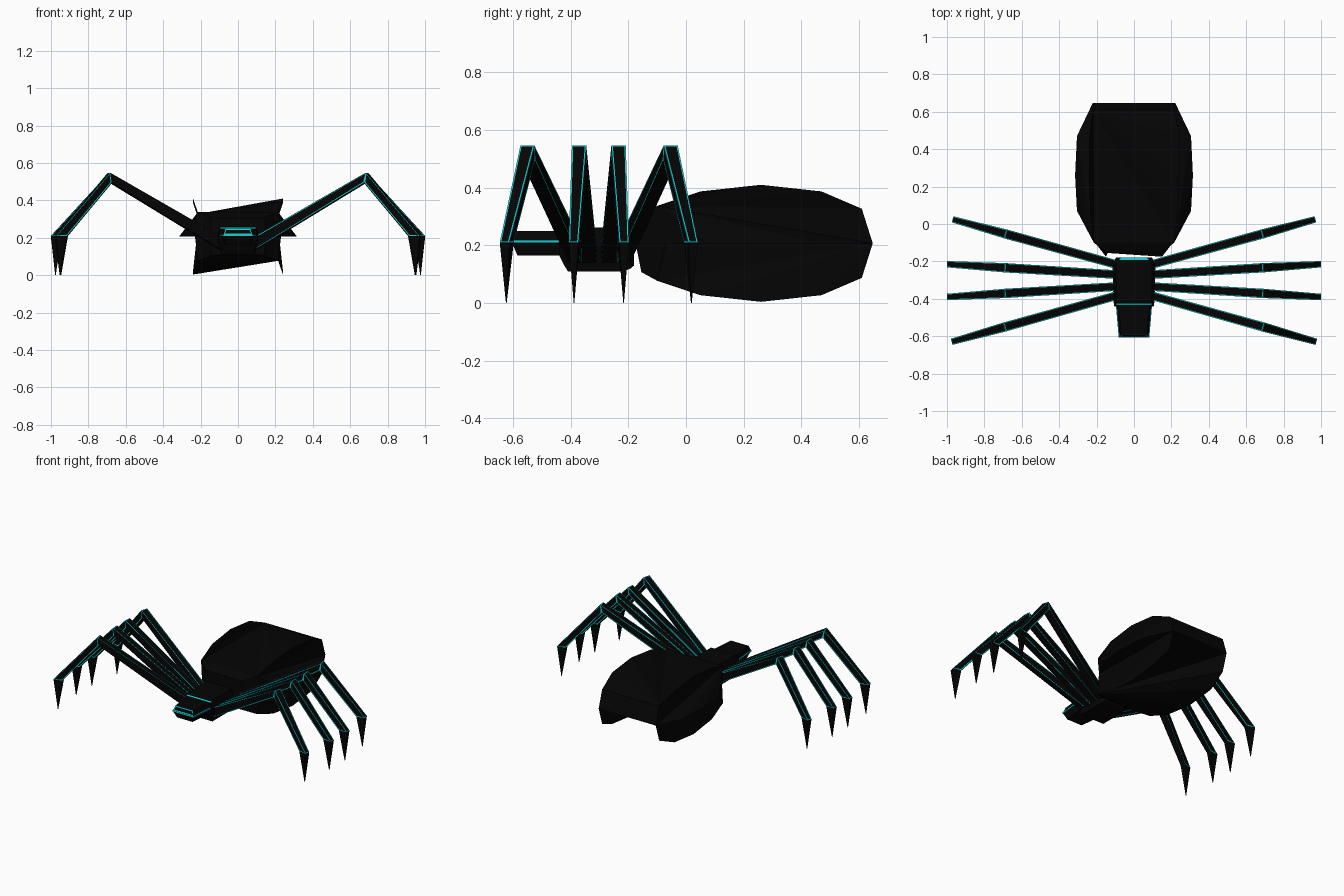
import bpy, bmesh
from mathutils import Vector

if "Cube" in bpy.data.objects:
    bpy.data.objects.remove(bpy.data.objects["Cube"])


def material(name, color):
    m = bpy.data.materials.new(name)
    m.diffuse_color = (*color, 1)
    m.use_nodes = True
    m.node_tree.nodes["Principled BSDF"].inputs["Base Color"].default_value = m.diffuse_color
    return m


BLACK = material("matte black", (0.0013, 0.0013, 0.0013))
CYAN = material("cyan trim", (0.006, 0.62, 0.65))


def finish(name, bm):
    me = bpy.data.meshes.new(name)
    bm.to_mesh(me)
    bm.free()
    me.materials.append(BLACK)
    me.materials.append(CYAN)
    ob = bpy.data.objects.new(name, me)
    bpy.context.collection.objects.link(ob)
    return ob


def loft(rings):
    """Closed skin through rings that have equal point counts."""
    bm = bmesh.new()
    vs = [[bm.verts.new(p) for p in r] for r in rings]
    n = len(rings[0])
    for a, b in zip(vs, vs[1:]):
        for i in range(n):
            j = (i + 1) % n
            bm.faces.new((a[i], a[j], b[j], b[i]))
    bm.faces.new(vs[0])
    bm.faces.new(vs[-1])
    bmesh.ops.recalc_face_normals(bm, faces=bm.faces[:])
    bm.normal_update()
    return bm


def trim(bm, rule, width):
    """Cyan border inset into the faces picked by the rule."""
    faces = [f for f in bm.faces if rule(f)]
    for f in bmesh.ops.inset_individual(bm, faces=faces, thickness=width)["faces"]:
        f.material_index = 1
    for f in faces:
        f.material_index = 0


# Abdomen: upper and lower rims (y, height, half width) and a wide middle rim
MID_Z = 0.207
RIM = [(-.155, .10, .14), (-.10, .13, .215), (.05, .18, .235),
       (.26, .203, .24), (.47, .18, .24), (.61, .12, .22)]
MID = [(-.175, .15), (-.07, .23), (.07, .305), (.26, .315), (.47, .305), (.648, .22)]
bm = bmesh.new()
U, D, M = {}, {}, {}
for s in (1, -1):
    for i in range(6):
        y, h, w = RIM[i]
        U[s, i] = bm.verts.new((s * w, y, MID_Z + h))
        D[s, i] = bm.verts.new((s * w, y, MID_Z - h))
        M[s, i] = bm.verts.new((s * MID[i][1], MID[i][0], MID_Z))


def face(*vs):
    if not bm.faces.get(vs):
        bm.faces.new(vs)


def fan(corner, pts):
    for a, b in zip(pts, pts[1:]):
        face(corner, a, b)


def row(d, s, idx):
    return [d[s, i] for i in idx]


face(U[1, 0], U[-1, 0], M[-1, 0], D[-1, 0], D[1, 0], M[1, 0])
for d in (U, D):
    face(d[1, 0], d[1, 1], d[-1, 1], d[-1, 0])
    for s in (1, -1):
        face(d[s, 0], d[s, 1], M[s, 1], M[s, 0])
# Back slopes to its rear corner, belly slopes the other way from its front corner
fan(U[-1, 5], row(U, -1, (4, 3, 2, 1)) + row(U, 1, range(1, 6)) + [M[1, 5], M[-1, 5]])
fan(D[1, 1], row(D, -1, range(1, 6)) + [M[-1, 5], M[1, 5]] + row(D, 1, (5, 4, 3, 2)))
# Flanks
for s in (1, -1):
    fan(U[s, 1], row(M, s, range(1, 6)) + row(U, s, (5, 4, 3, 2)))
    fan(M[s, 5], row(D, s, (5, 4, 3, 2, 1)) + row(M, s, (1, 2, 3, 4)))
bmesh.ops.recalc_face_normals(bm, faces=bm.faces[:])
finish("abdomen", bm)


def hex_ring(y, top_w, mid_w, low_w, top, mid, low):
    return [(top_w, y, top), (mid_w, y, mid), (low_w, y, low),
            (-low_w, y, low), (-mid_w, y, mid), (-top_w, y, top)]


# Thorax with a narrow cyan band across the top at each end
bm = loft([hex_ring(-.44, .095, .105, .085, .245, .20, .165),
           hex_ring(-.432, .095, .107, .088, .25, .20, .15),
           hex_ring(-.425, .095, .108, .09, .254, .20, .135),
           hex_ring(-.41, .095, .11, .09, .262, .20, .11),
           hex_ring(-.215, .095, .115, .09, .262, .20, .11),
           hex_ring(-.192, .08, .105, .08, .255, .20, .12),
           hex_ring(-.180, .07, .095, .075, .245, .20, .13)])
for f in bm.faces:
    y = f.calc_center_median().y
    if f.normal.z > 0.6 and (-.432 < y < -.425 or -.192 < y < -.18):
        f.material_index = 1
finish("thorax", bm)


# Head: upper and lower halves either side of a thin cyan band
def head_ring(z, front_w, back_w, front_y):
    return [(-front_w, front_y, z), (front_w, front_y, z),
            (back_w, -.43, z), (-back_w, -.43, z)]


bm = loft([head_ring(.165, .06, .075, -.585), head_ring(.209, .077, .092, -.604)])
finish("head_lower", bm)
bm = loft([head_ring(.218, .077, .092, -.604), head_ring(.249, .068, .083, -.592)])
trim(bm, lambda f: f.normal.y < -0.5, 0.009)
finish("head_upper", bm)
bm = loft([head_ring(.209, .082, .097, -.606), head_ring(.218, .082, .097, -.606)])
for f in bm.faces:
    f.material_index = 1
finish("head_band", bm)

# Legs: base and outer end in plan, and knee fraction, for one side
LEGS = [((.10, -.215), (.97, .025), .675), ((.10, -.27), (1.0, -.215), .655),
        ((.10, -.335), (1.0, -.39), .655), ((.10, -.385), (.975, -.63), .675)]
for s, side in ((1, "right"), (-1, "left")):
    for n, (a, b, knee) in enumerate(LEGS, 1):
        a, b = Vector((s * a[0], a[1], 0)), Vector((s * b[0], b[1], 0))
        across = (b - a).cross(Vector((0, 0, 1))).normalized()

        def at(t, z, w):
            return a.lerp(b, t) + Vector((0, 0, z)) + across * w

        # Upper and lower edge stations (fraction of length, z) and half width
        stations = [((0, .21), (0, .14), .023), ((knee, .547), (knee - .01, .495), .025),
                    ((1, .21), (.935, .21), .017)]
        rings = [[at(*up, w), at(*up, -w), at(*lo, -w), at(*lo, w)]
                 for up, lo, w in stations]

        # Trim on the top, outer and flank faces; left thighs stay plain in front
        def trimmed(f):
            plain = s < 0 and f.normal.y < -0.7 and f.calc_center_median().x > -.6
            return -0.3 < f.normal.z < 0.95 and f.calc_area() > 0.008 and not plain

        bm = loft(rings)
        trim(bm, trimmed, 0.007)
        finish(f"{side}_leg_{n}", bm)
        # Pointed foot
        tip = [at(t, 0, w) for t, w in ((.975, .001), (.975, -.001), (.972, -.001), (.972, .001))]
        finish(f"{side}_foot_{n}", loft([rings[-1], tip]))
